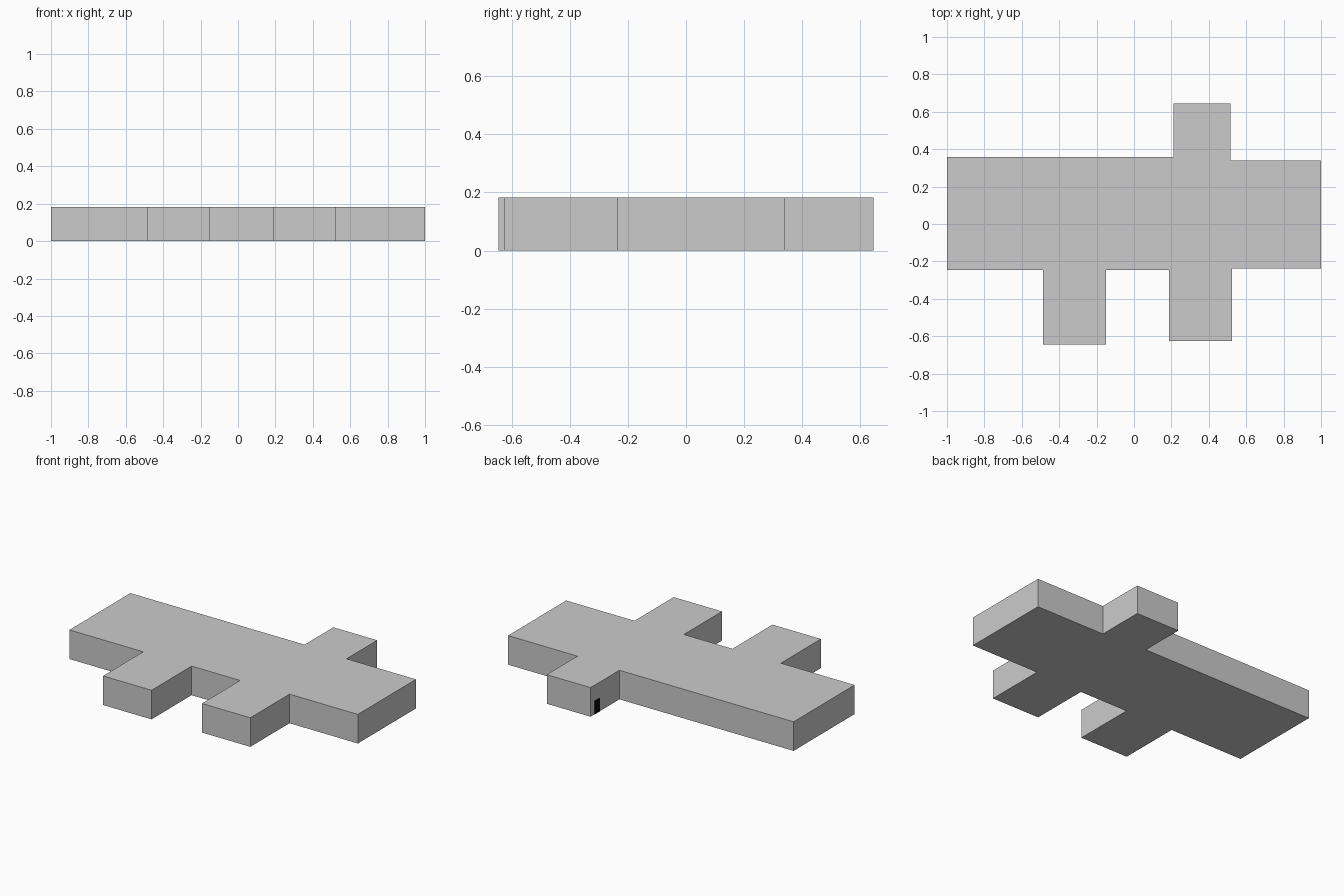
import bpy
import bmesh

if "Cube" in bpy.data.objects:
    bpy.data.objects.remove(bpy.data.objects["Cube"])

HEIGHT = 0.183


def new_object(name, bm):
    mesh = bpy.data.meshes.new(name)
    bm.to_mesh(mesh)
    bm.free()
    obj = bpy.data.objects.new(name, mesh)
    bpy.context.collection.objects.link(obj)
    return obj


def extrude_outline(name, outline, height):
    bm = bmesh.new()
    base = bm.faces.new([bm.verts.new((x, y, 0)) for x, y in outline])
    result = bmesh.ops.extrude_face_region(bm, geom=[base], use_keep_orig=True)
    top = [g for g in result["geom"] if isinstance(g, bmesh.types.BMVert)]
    bmesh.ops.translate(bm, verts=top, vec=(0, 0, height))
    bmesh.ops.recalc_face_normals(bm, faces=bm.faces)
    return new_object(name, bm)


# Flat-roofed building: long hall, two front wings, one back wing
footprint = [
    (-1.0, -0.247), (-0.487, -0.247),
    (-0.487, -0.645), (-0.15, -0.645),      # left front wing
    (-0.15, -0.247), (0.188, -0.247),
    (0.188, -0.626), (0.524, -0.626),       # right front wing
    (0.524, -0.237), (1.0, -0.237),
    (1.0, 0.34), (0.517, 0.34),
    (0.517, 0.645), (0.212, 0.645),         # back wing
    (0.212, 0.359), (-1.0, 0.359),
]
extrude_outline("building", footprint, HEIGHT)

# Dark doorway panel on the left wall of the back wing
door = extrude_outline(
    "door", [(0.21, 0.556), (0.213, 0.556), (0.213, 0.605), (0.21, 0.605)], 0.085)
black = bpy.data.materials.new("door_black")
black.diffuse_color = (0.003, 0.003, 0.003, 1)
black.use_nodes = True
black.node_tree.nodes["Principled BSDF"].inputs["Base Color"].default_value = black.diffuse_color
door.data.materials.append(black)
